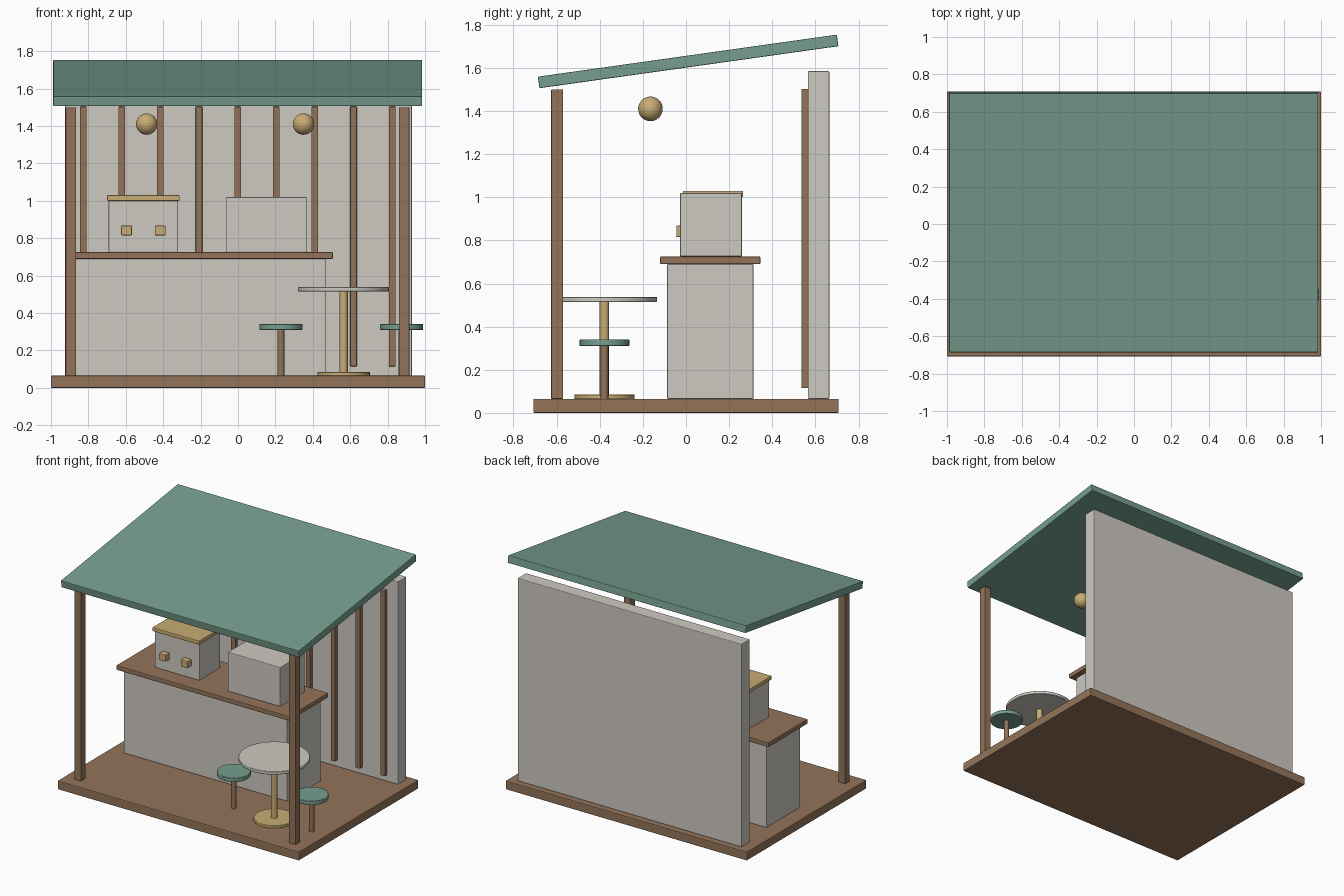
import bpy, math

if "Cube" in bpy.data.objects:
    bpy.data.objects.remove(bpy.data.objects["Cube"])


def material(name, srgb):
    m = bpy.data.materials.new(name)
    lin = [((c / 255 + 0.055) / 1.055) ** 2.4 for c in srgb]
    m.diffuse_color = (*lin, 1)
    m.use_nodes = True
    m.node_tree.nodes["Principled BSDF"].inputs["Base Color"].default_value = m.diffuse_color
    return m


WOOD = material("brown wood", (148, 116, 90))
GREEN = material("sage green", (118, 158, 143))
CREAM = material("warm white", (206, 202, 194))
TAN = material("golden tan", (200, 172, 116))


def finish(name, mat, bevel=0):
    ob = bpy.context.object
    ob.name = name
    ob.data.materials.append(mat)
    if bevel:
        mod = ob.modifiers.new("soft edge", 'BEVEL')
        mod.width, mod.segments, mod.limit_method = bevel, 2, 'ANGLE'
    return ob


def box(name, x, y, z, mat, bevel=0.005):
    """Box from (min, max) pairs on each axis."""
    bpy.ops.mesh.primitive_cube_add(size=1, location=[sum(p) / 2 for p in (x, y, z)])
    ob = bpy.context.object
    size = [p[1] - p[0] for p in (x, y, z)]
    for v in ob.data.vertices:
        v.co = [c * s for c, s in zip(v.co, size)]
    return finish(name, mat, bevel)


def disc(name, x, y, r, z, mat, bevel=0):
    bpy.ops.mesh.primitive_cylinder_add(vertices=40, radius=r, depth=z[1] - z[0],
                                        location=(x, y, sum(z) / 2))
    bpy.ops.object.shade_smooth_by_angle(angle=math.radians(35))
    return finish(name, mat, bevel)


# Floor, back wall and tilted roof
FLOOR = 0.065
box("floor", (-1, 1), (-0.708, 0.708), (0, FLOOR), WOOD)
box("back_wall", (-0.925, 0.93), (0.565, 0.665), (FLOOR, 1.585), CREAM)
roof = box("roof", (-0.988, 0.985), (-0.69, 0.71), (1.603, 1.657), GREEN, 0.004)
roof.rotation_euler.x = math.radians(8)

# Front posts and wall slats
for x in (-0.893, 0.888):
    box("front_post", (x - 0.028, x + 0.028), (-0.625, -0.57), (FLOOR, 1.5), WOOD, 0.003)
for i in range(9):
    x = -0.828 + i * 0.2065
    box("wall_slat", (x - 0.018, x + 0.018), (0.535, 0.566), (0.115, 1.503), WOOD, 0.003)

# Counter
box("counter", (-0.885, 0.468), (-0.088, 0.313), (FLOOR, 0.69), CREAM)
box("counter_top", (-0.925, 0.508), (-0.12, 0.345), (0.69, 0.725), WOOD)

# Machine with lid and knobs, and plain cabinet beside it
box("machine", (-0.692, -0.32), (0.0, 0.25), (0.725, 1.0), CREAM)
box("machine_lid", (-0.7, -0.312), (-0.015, 0.265), (1.0, 1.03), TAN)
for x in (-0.596, -0.416):
    box("machine_knob", (x - 0.029, x + 0.029), (-0.045, 0.005), (0.815, 0.868), TAN, 0.006)
box("cabinet", (-0.065, 0.37), (-0.028, 0.26), (0.725, 1.02), CREAM)

# Hanging globe lamps
for x in (-0.488, 0.35):
    bpy.ops.mesh.primitive_uv_sphere_add(segments=32, ring_count=16, radius=0.057,
                                         location=(x, -0.165, 1.41))
    bpy.ops.object.shade_smooth()
    finish("globe_lamp", TAN)

# Round table and two stools
Y = -0.378
disc("table_base", 0.565, Y, 0.14, (FLOOR, 0.085), TAN, 0.003)
disc("table_column", 0.565, Y, 0.022, (0.08, 0.52), TAN)
disc("table_top", 0.565, Y, 0.243, (0.515, 0.538), CREAM, 0.003)
for x in (0.23, 0.875):
    disc("stool_leg", x, Y, 0.018, (FLOOR, 0.315), WOOD)
    disc("stool_seat", x, Y, 0.115, (0.31, 0.341), GREEN, 0.003)
